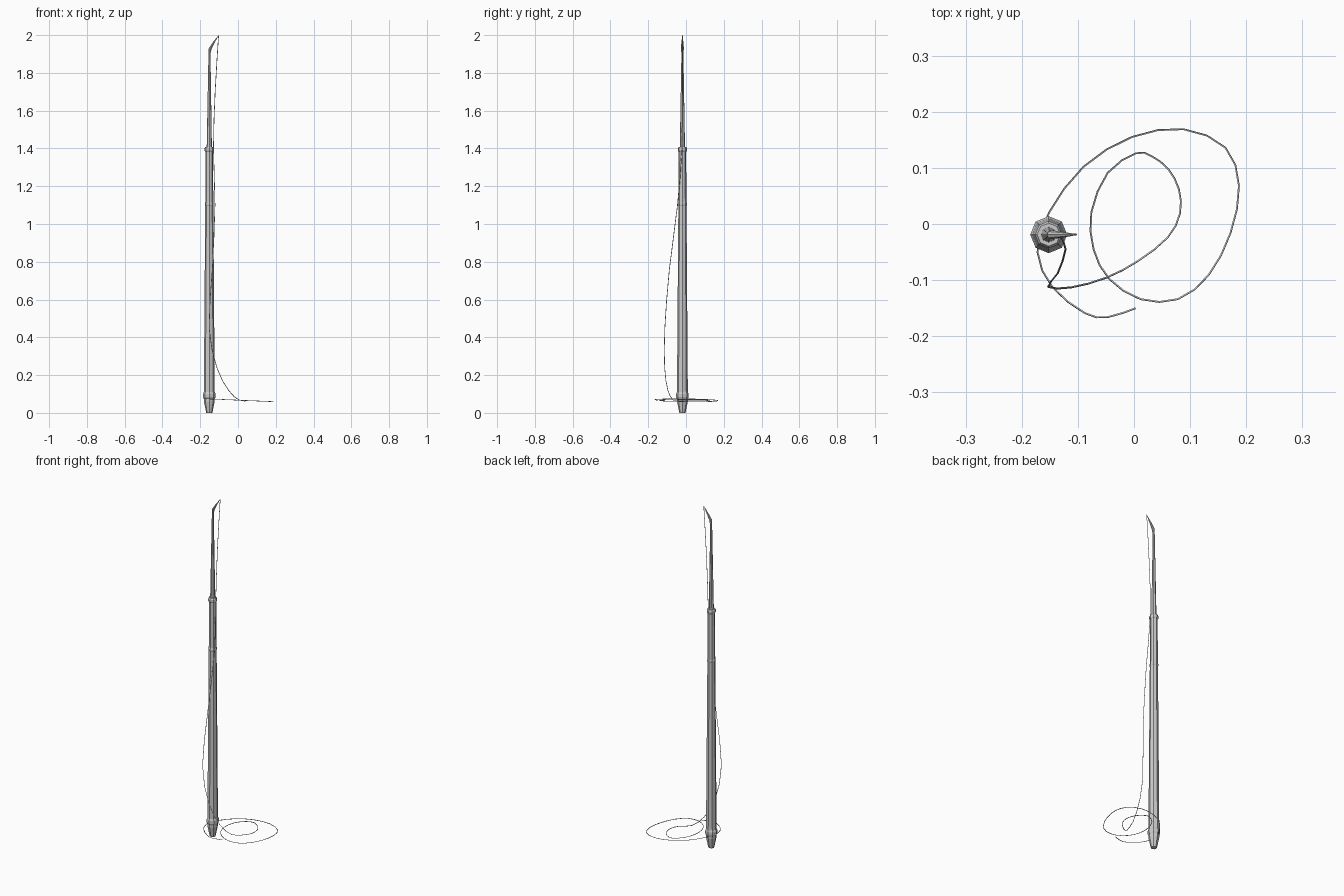
import bpy, math
from mathutils import Vector

if "Cube" in bpy.data.objects:
    bpy.data.objects.remove(bpy.data.objects["Cube"])

CX, CY = -0.152, -0.019  # axis of the pole


def lathe(name, rings, sides=8):
    """Skin faceted rings given as (z, radius, x offset)."""
    verts, faces = [], []
    for z, r, dx in rings:
        for i in range(sides):
            a = 2 * math.pi * i / sides
            verts.append((CX + dx + r * math.cos(a), CY + r * math.sin(a), z))
    for k in range(len(rings) - 1):
        for i in range(sides):
            j = (i + 1) % sides
            faces.append((k * sides + i, k * sides + j,
                          (k + 1) * sides + j, (k + 1) * sides + i))
    faces.append(tuple(reversed(range(sides))))
    top = (len(rings) - 1) * sides
    faces.append(tuple(range(top, top + sides)))
    me = bpy.data.meshes.new(name)
    me.from_pydata(verts, [], faces)
    ob = bpy.data.objects.new(name, me)
    bpy.context.collection.objects.link(ob)
    return ob


def collar(name, z, h, r):
    b = h * 0.25
    return lathe(name, [(z - h / 2, r - 0.004, 0), (z - h / 2 + b, r, 0),
                        (z + h / 2 - b, r, 0), (z + h / 2, r - 0.004, 0)])


# Butt cap and handle
lathe("butt_cap", [(0, 0.016, 0), (0.008, 0.018, 0), (0.06, 0.0285, 0), (0.085, 0.029, 0)])
lathe("pole", [(0.08, 0.029, 0), (1.1, 0.0215, 0), (1.395, 0.0195, 0)])

# Collars
collar("lower_collar", 0.092, 0.036, 0.033)
collar("middle_collar", 1.105, 0.022, 0.0235)
collar("upper_collar", 1.395, 0.026, 0.0245)

# Slim upper rod and bent tip
lathe("upper_rod", [(1.39, 0.014, 0), (1.92, 0.005, 0.001)])
lathe("bent_tip", [(1.90, 0.005, 0.001), (1.93, 0.008, 0.005),
                   (1.965, 0.005, 0.026), (2.0, 0.0008, 0.050)])

# Line: hangs from the tip, then coils on a slightly tilted plane
hang = [(-0.103, -0.019, 1.995), (-0.121, -0.019, 1.7), (-0.13, -0.022, 1.4),
        (-0.122, -0.045, 1.1), (-0.136, -0.088, 0.76), (-0.153, -0.112, 0.45),
        (-0.112, -0.113, 0.24), (-0.05, -0.096, 0.12)]
coil = [(0.007, -0.066), (0.06, -0.024), (0.082, 0.019), (0.08, 0.062),
        (0.061, 0.098), (0.031, 0.121), (0.003, 0.126), (-0.047, 0.091),
        (-0.076, 0.021), (-0.072, -0.045), (-0.044, -0.098), (0.012, -0.134),
        (0.078, -0.134), (0.133, -0.091), (0.172, -0.016), (0.187, 0.068),
        (0.163, 0.136), (0.088, 0.169), (-0.004, 0.155), (-0.09, 0.102),
        (-0.151, 0.021), (-0.172, -0.05), (-0.145, -0.113), (-0.087, -0.159),
        (-0.047, -0.166), (0.003, -0.15)]
path = hang + [(x, y, 0.0675 - 0.043 * x) for x, y in coil]

cu = bpy.data.curves.new("line", 'CURVE')
cu.dimensions = '3D'
cu.resolution_u = 2
cu.bevel_depth = 0.0018
cu.bevel_resolution = 0
cu.use_fill_caps = True
sp = cu.splines.new('BEZIER')
sp.use_smooth = False
sp.bezier_points.add(len(path) - 1)
for i, (bp, p) in enumerate(zip(sp.bezier_points, path)):
    # Catmull-style handles keep the line flowing through every point
    prev, nxt = Vector(path[max(i - 1, 0)]), Vector(path[min(i + 1, len(path) - 1)])
    t = (nxt - prev) / 6
    bp.handle_left_type = bp.handle_right_type = 'FREE'
    bp.co = p
    bp.handle_left = bp.co - t
    bp.handle_right = bp.co + t
bpy.context.collection.objects.link(bpy.data.objects.new("line", cu))
